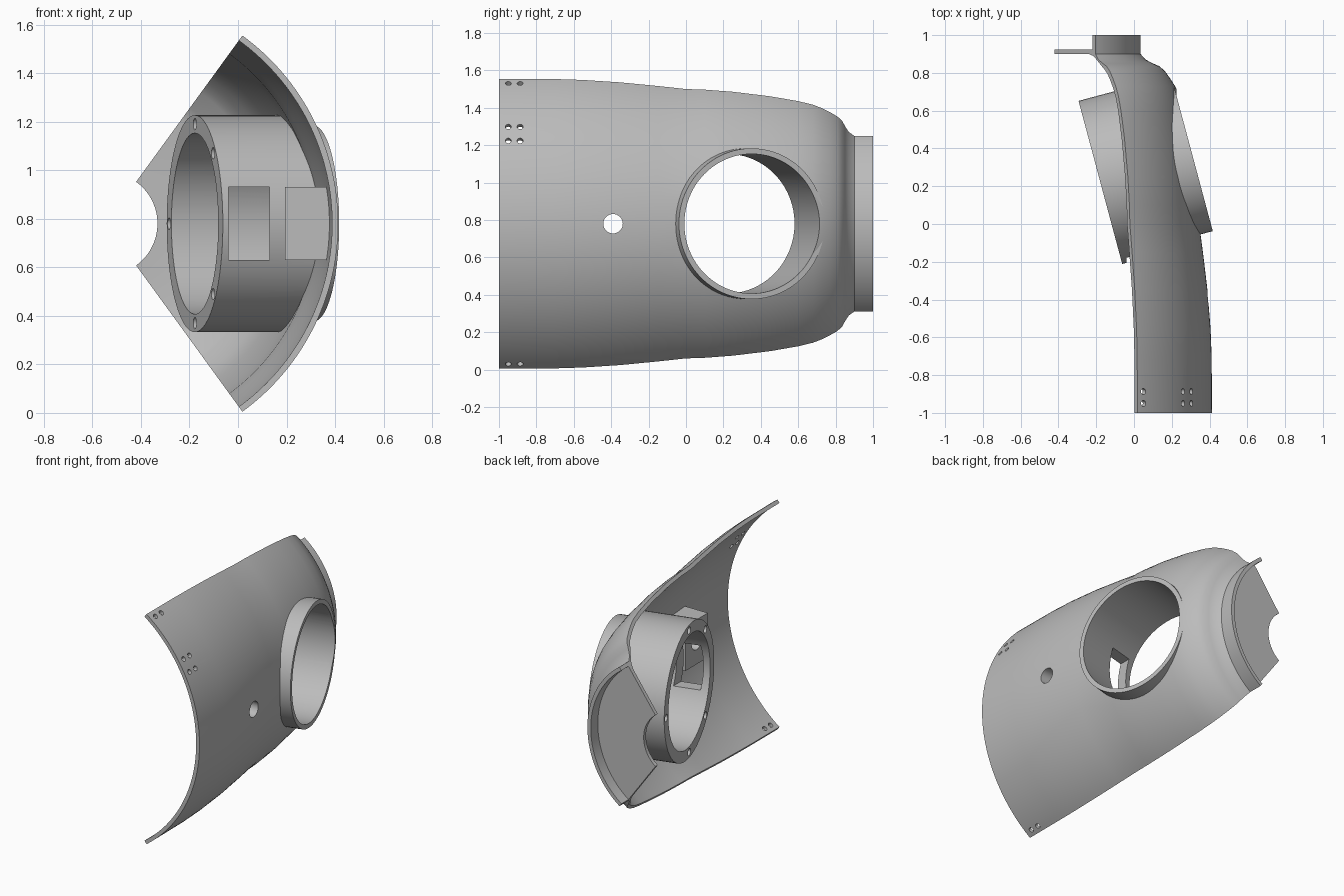
import bpy, bmesh, math
from mathutils import Vector, Matrix

if "Cube" in bpy.data.objects:
    bpy.data.objects.remove(bpy.data.objects["Cube"], do_unlink=True)

CX, CZ = -0.545, 0.78            # revolve axis, running along y
TILT = math.radians(15)          # port axis, turned in plan
AXIS = Vector((math.cos(TILT), math.sin(TILT), 0))
SIDE = Vector((-math.sin(TILT), math.cos(TILT), 0))
PORT = Vector((-0.178, 0.22, CZ))

grey = bpy.data.materials.new("plain_grey")
grey.use_nodes = True
grey.diffuse_color = (0.5, 0.5, 0.5, 1)
grey.node_tree.nodes["Principled BSDF"].inputs["Base Color"].default_value = (0.5, 0.5, 0.5, 1)


def finish(name, bm):
    bmesh.ops.recalc_face_normals(bm, faces=bm.faces)
    mesh = bpy.data.meshes.new(name)
    bm.to_mesh(mesh)
    bm.free()
    obj = bpy.data.objects.new(name, mesh)
    mesh.materials.append(grey)
    bpy.context.collection.objects.link(obj)
    return obj


def sector(name, profile, half_angle, steps):
    """Sweep a closed (y, radius) profile about the revolve axis."""
    bm = bmesh.new()
    rings = []
    for i in range(steps + 1):
        a = math.radians(half_angle) * (2 * i / steps - 1)
        rings.append([bm.verts.new((CX + r * math.cos(a), y, CZ + r * math.sin(a)))
                      for y, r in profile])
    n = len(profile)
    for a, b in zip(rings, rings[1:]):
        for j in range(n):
            k = (j + 1) % n
            bm.faces.new((a[j], a[k], b[k], b[j]))
    bm.faces.new(rings[0])
    bm.faces.new(rings[-1])
    return finish(name, bm)


def rod(name, start, direction, length, radius, sides=96):
    bm = bmesh.new()
    turn = direction.to_track_quat('Z', 'Y').to_matrix().to_4x4()
    bmesh.ops.create_cone(bm, cap_ends=True, segments=sides, radius1=radius, radius2=radius,
                          depth=length,
                          matrix=Matrix.Translation(start + direction * length / 2) @ turn)
    return finish(name, bm)


def box(name, low, high):
    low, high = Vector(low), Vector(high)
    bm = bmesh.new()
    bmesh.ops.create_cube(bm, size=1, matrix=Matrix.Translation((low + high) / 2)
                          @ Matrix.Diagonal((*(high - low), 1)))
    return finish(name, bm)


def combine(obj, tool, operation='DIFFERENCE'):
    mod = obj.modifiers.new("cut", 'BOOLEAN')
    mod.operation, mod.object, mod.solver = operation, tool, 'EXACT'
    bpy.context.view_layer.objects.active = obj
    bpy.ops.object.modifier_apply(modifier=mod.name)


# Shell profile: outer curve as (y, radius), inner curve offset along its normal
outer = [(-1, .958), (-.7, .956), (-.55, .95), (-.35, .934), (-.15, .91), (0, .89),
         (.1, .886), (.25, .872), (.45, .842), (.6, .81), (.68, .786), (.73, .762),
         (.77, .737), (.81, .708), (.835, .68), (.85, .645), (.87, .607), (.9, .58)]


def offset(points, d):
    result = []
    for i, (y, r) in enumerate(points):
        a, b = points[max(i - 1, 0)], points[min(i + 1, len(points) - 1)]
        t = Vector((b[0] - a[0], b[1] - a[1])).normalized()
        result.append((max(-1, y + t.y * d), r - t.x * d))
    return result


inner = offset(outer, .025)[:-3]
plate = [(1, .58), (1, .555), (.925, .555), (.925, .213), (.9, .213), (.9, .52),
         (.89, .56), (.87, .59)]
shell = sector("curved_shell", outer + plate + inner[::-1], 54, 72)

# Helper solids
trim = sector("trim_helper", offset(outer, .012) + [(.9, .02), (-1, .02)], 85, 110)
bore = rod("bore_cutter", PORT - AXIS * .2, AXIS, 1.2, .373)
button_hole = rod("button_cutter", Vector((0, -.39, CZ)), Vector((1, 0, 0)), .8, .052, 32)
window = box("window_cutter", (-.04, -.4, .63), (.13, .05, .93))
helpers = [trim, bore, button_hole, window]

# Large tube inside the shell, with side window and screw holes
tube = rod("port_tube", PORT, AXIS, .65, .447)
combine(tube, trim, 'INTERSECT')
combine(tube, bore)
combine(tube, window)
for deg in (45, 90, 180, 270, 315):
    a = math.radians(deg)
    spot = PORT - SIDE * .41 * math.cos(a) + Vector((0, 0, .41 * math.sin(a)))
    pin = rod("screw_cutter", spot - AXIS * .05, AXIS, .17, .024, 20)
    combine(tube, pin)
    helpers.append(pin)

# Thin ring standing out of the shell
ring = rod("port_ring", PORT + AXIS * .24, AXIS, .268, .403)
combine(ring, bore)

# Button block behind the shell
block = box("button_block", (.194, -.51, .63), (.5, -.27, .93))
combine(block, trim, 'INTERSECT')
combine(block, button_hole)

# Openings in the shell: bore, button hole and radial rivet holes
combine(shell, bore)
combine(shell, button_hole)
for deg in (51.6, 32.8, 27.6, -51.6):
    a = math.radians(deg)
    radial = Vector((math.cos(a), 0, math.sin(a)))
    for y in (-.95, -.887):
        pin = rod("rivet_cutter", Vector((CX, y, CZ)) + radial * .85, radial, .2, .016, 16)
        combine(shell, pin)
        helpers.append(pin)

for h in helpers:
    bpy.data.objects.remove(h, do_unlink=True)

for obj in (shell, tube, ring, block):
    bpy.ops.object.select_all(action='DESELECT')
    obj.select_set(True)
    bpy.context.view_layer.objects.active = obj
    bpy.ops.object.shade_smooth_by_angle(angle=math.radians(30))
